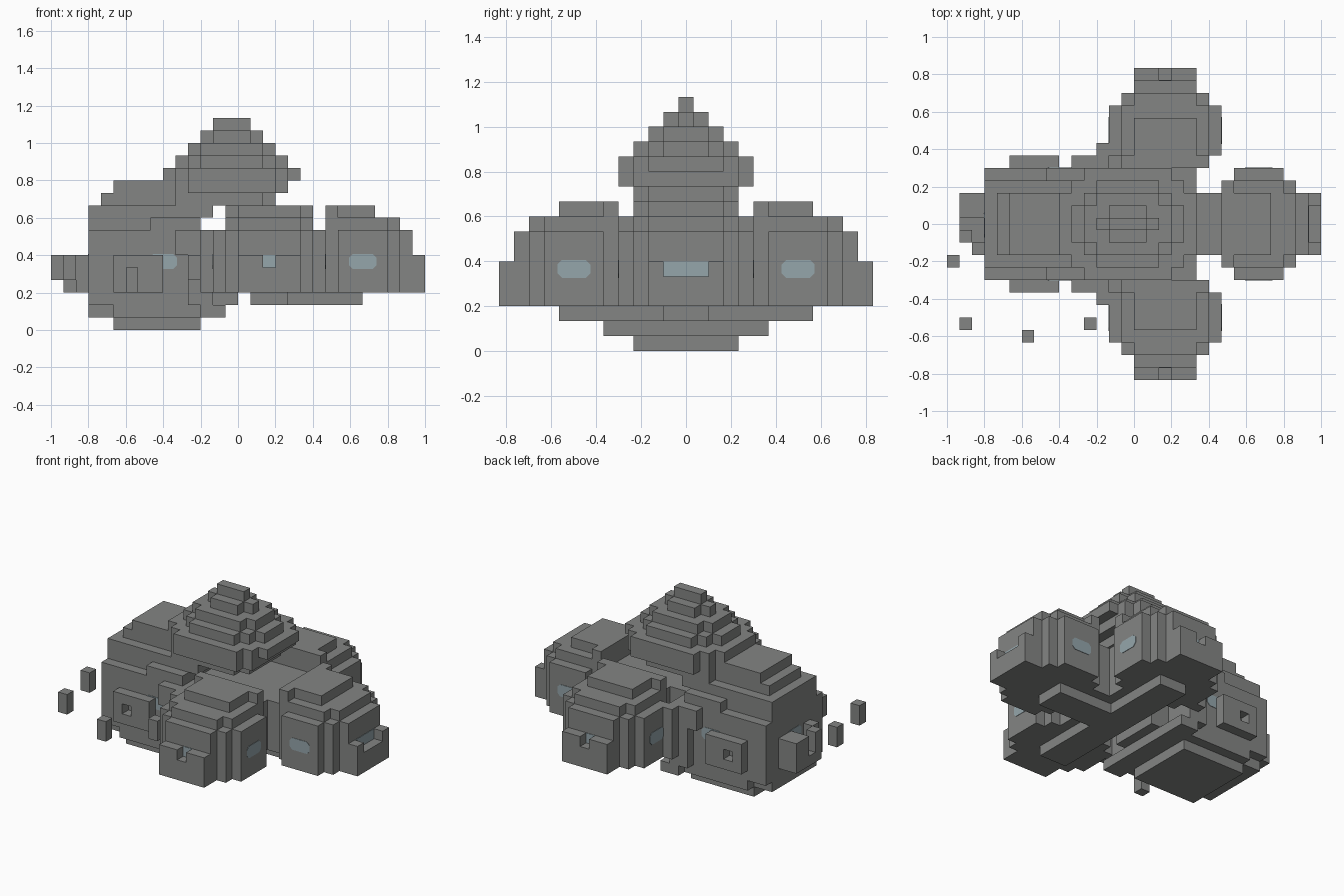
import bpy
import bmesh
import math
from mathutils import Matrix, Vector

UNIT = 1 / 15          # edge of one building block
HUB_X = 2.5            # the three pods are arranged around this point

cube = bpy.data.objects.get("Cube")
if cube:
    bpy.data.objects.remove(cube, do_unlink=True)


def make_material(name, colour):
    material = bpy.data.materials.new(name)
    material.use_nodes = True
    material.diffuse_color = colour
    material.node_tree.nodes["Principled BSDF"].inputs["Base Color"].default_value = colour
    return material


hull_grey = make_material("hull grey", (0.23, 0.235, 0.23, 1))
window_blue = make_material("window blue", (0.30, 0.38, 0.41, 1))


def finish(name, bm, material, placement=Matrix()):
    bm.transform(Matrix.Scale(UNIT, 4) @ placement)
    bmesh.ops.recalc_face_normals(bm, faces=bm.faces)
    mesh = bpy.data.meshes.new(name)
    bm.to_mesh(mesh)
    bm.free()
    mesh.materials.append(material)
    obj = bpy.data.objects.new(name, mesh)
    bpy.context.collection.objects.link(obj)
    return obj


def add_block(bm, low, high):
    low, high = Vector(low), Vector(high)
    size = high - low
    matrix = Matrix.Translation((low + high) / 2) @ Matrix.Diagonal((*size, 1))
    bmesh.ops.create_cube(bm, size=1, matrix=matrix)


def blocks(name, parts, placement=Matrix(), material=hull_grey):
    """Blocks given by two opposite corners."""
    bm = bmesh.new()
    for low, high in parts:
        add_block(bm, low, high)
    return finish(name, bm, material, placement)


def layers(name, parts, placement=Matrix()):
    """Blocks symmetric in y: start x, end x, half width, bottom, top."""
    return blocks(name, [((start, -half, bottom), (end, half, top))
                         for start, end, half, bottom, top in parts], placement)


def window(name, placement):
    """Thin plate with cut corners, facing local +y."""
    bm = bmesh.new()
    outline = []
    for sx, sz, flip in ((1, 1, False), (-1, 1, True), (-1, -1, False), (1, -1, True)):
        corner = [(1.1 * sx, 0.3 * sz), (0.8 * sx, 0.6 * sz)]
        outline += reversed(corner) if flip else corner
    rim = [bm.verts.new((x, -0.05, z)) for x, z in outline]
    face = bm.faces.new(rim)
    extruded = bmesh.ops.extrude_face_region(bm, geom=[face])
    moved = [v for v in extruded["geom"] if isinstance(v, bmesh.types.BMVert)]
    bmesh.ops.translate(bm, verts=moved, vec=(0, 0.09, 0))
    return finish(name, bm, window_blue, placement)


def mirrored(side):
    return Matrix.Diagonal((1, side, 1, 1))


# Three identical pods with arms, turned around the hub
def pod(name, angle, notch):
    place = Matrix.Translation((HUB_X, 0, 0)) @ Matrix.Rotation(math.radians(angle), 4, "Z")
    layers(name + "_body", [
        (0, 4.5, 2.5, 3, 8),
        (4.5, 5.5, 3.5, 3, 8),
        (5.5, 9.5, 4.5, 3, 8),
        (9.5, 10.5, 3.5, 3, 8),
        (10.5, 11.5, 2.5, 3, 8),
        (11.5, 12.5, 2.5, 3, 5),
    ], place)
    layers(name + "_roof", [
        (4.5, 9.5, 3.5, 8, 9),
        (9.5, 10.5, 2.5, 8, 9),
        (4.5, 8.5, 2.5, 9, 10),
        (4.5, 5.5, 3.5, 9, 10),
    ], place)
    layers(name + "_keel", [(0, 7.5, 1.5, 2, 3)], place)
    # notched end with a window at the back of the notch
    blocks(name + "_end_posts", [
        ((11.5, -2.5, 5), (12.5, -notch, 6)),
        ((11.5, notch, 5), (12.5, 2.5, 6)),
    ], place)
    blocks(name + "_end_window", [((11.45, -notch, 5), (11.55, notch, 6))],
           place, window_blue)
    for side in (-1, 1):
        window(name + "_side_window",
               place @ mirrored(side) @ Matrix.Translation((7.5, 4.5, 5.5)))


pod("front_pod", 0, 1.5)
pod("left_pod", 90, 0.5)
pod("right_pod", -90, 0.5)

# Wider keel ends under the two side pods
for side in (-1, 1):
    blocks("side_keel_end", [((1, 7, 2), (4, 8.5, 3))], mirrored(side))

# Main hull with stepped roof and stepped belly
layers("hull_body", [
    (-12, -3, 4.5, 2, 8),
    (-12, -3, 3.5, 8, 9),
    (-7, -3, 4.5, 8, 9),
    (-12, -2, 3.5, 9, 10),
    (-11, -2, 2.5, 10, 11),
    (-10, -2, 2.5, 11, 12),
])
layers("hull_belly", [
    (-12, -1, 3.5, 1, 2),
    (-10, -3, 4.5, 1, 2),
    (-10, -3, 3.5, 0, 1),
])

# Bulkhead joining the hull to the hub
layers("bulkhead", [
    (-5, -3, 5.5, 6, 8),
    (-4, -2, 5.5, 2, 8),
    (-3, -2, 6.5, 3, 8),
    (-3, -1, 5.5, 1, 2),
    (-3, 0, 2.5, 2, 8),
])

# Stepped tower, each level rounded in plan
layers("tower", [
    (-6, 3, 2.5, 10, 11), (-5, 2, 3.5, 10, 11),
    (-6, 4, 2.5, 11, 12), (-5, 4, 3.5, 11, 12), (-4, 3, 4.5, 11, 12),
    (-6, 5, 2.5, 12, 13), (-5, 4, 3.5, 12, 13), (-4, 3, 4.5, 12, 13),
])
for level in range(4):
    # narrowing cap levels
    start, end, bottom = level - 5, 4 - level, 13 + level
    if level == 3:
        steps = [(start, end, 0.5)]
    else:
        steps = [(start + i, end - i, 1.5 - level / 2 + i) for i in range(3)]
        steps = [(a, b, min(math.floor(h) + 0.5, 3.5 - level)) for a, b, h in steps]
        steps.append((start + 2, end - 2, 3.5 - level))
    layers("tower_cap", [(a, b, h, bottom, bottom + 1) for a, b, h in steps])

# Broken frames and windows on both hull sides
for side in (-1, 1):
    blocks("hull_side_frame", [
        ((-10, 4.5, 3), (-8, 5.5, 4)),
        ((-10, 4.5, 4), (-9, 5.5, 6)),
        ((-9, 4.5, 5), (-6, 5.5, 6)),
        ((-8, 4.5, 3), (-6, 5.5, 5)),
    ], mirrored(side))
    window("hull_side_window", mirrored(side) @ Matrix.Translation((-6, 4.5, 5.5)))

# Broken frame at the rear
blocks("rear_frame", [
    ((-14, -1.5, 3), (-12, 2.5, 4)),
    ((-13, -2.5, 3), (-12, -1.5, 6)),
    ((-14, -1.5, 4), (-13, -0.5, 6)),
    ((-14, 0.5, 4), (-12, 2.5, 6)),
])
window("rear_window", Matrix.Translation((-12, 0, 5.5)) @ Matrix.Rotation(math.pi / 2, 4, "Z"))

# Loose fragments drifting off the damaged side
for x, y, bottom in ((-15, -3.5, 4), (-14, -8.5, 4), (-9, -9.5, 3), (-4, -8.5, 4)):
    blocks("fragment", [((x, y, bottom), (x + 1, y + 1, bottom + 2))])
